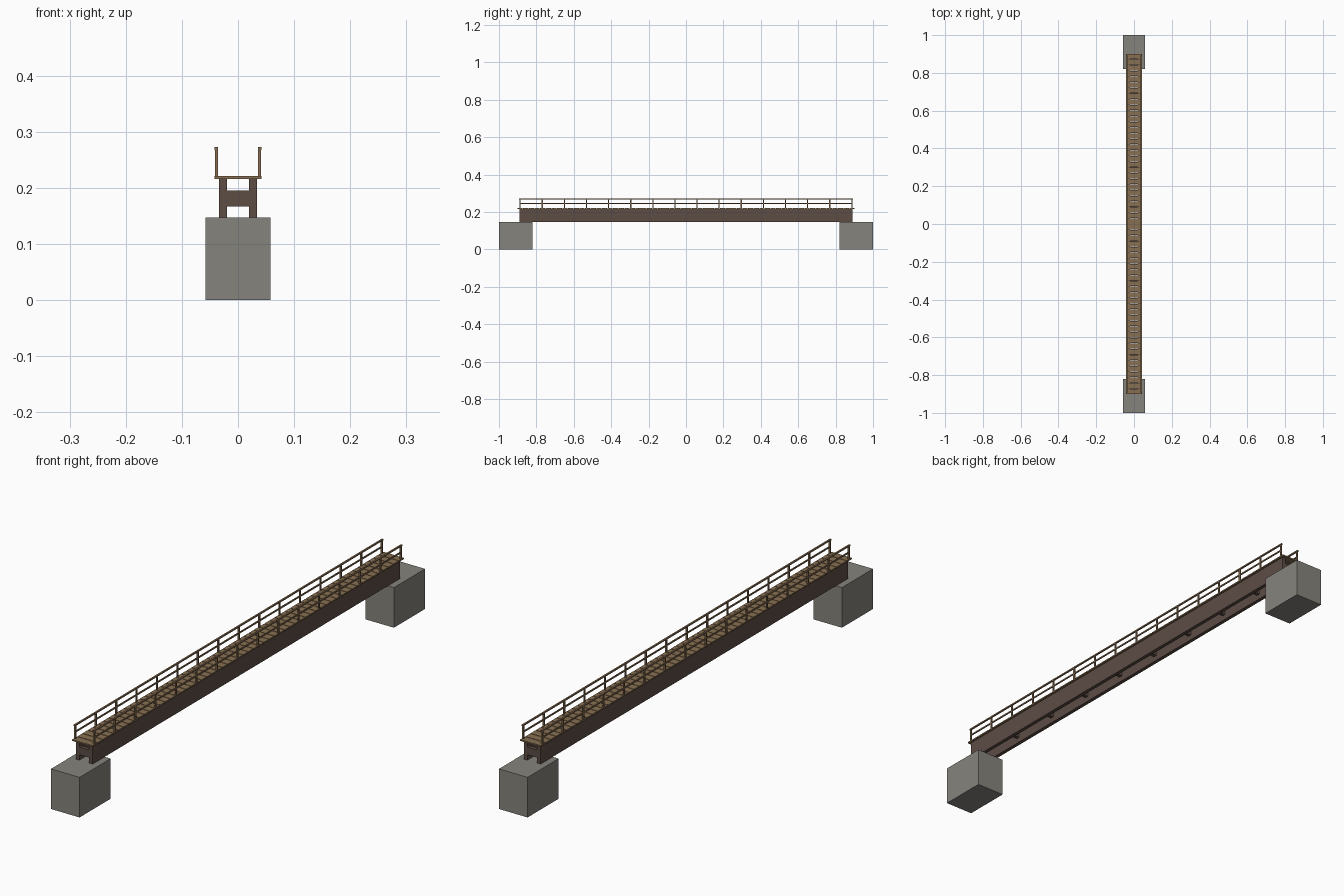
import bpy
import bmesh
from mathutils import Matrix, Vector

default = bpy.data.objects.get("Cube")
if default:
    bpy.data.objects.remove(default, do_unlink=True)


def material(name, rgb):
    mat = bpy.data.materials.new(name)
    mat.use_nodes = True
    mat.diffuse_color = (*rgb, 1)
    mat.node_tree.nodes["Principled BSDF"].inputs["Base Color"].default_value = (*rgb, 1)
    return mat


concrete = material("grey concrete", (0.235, 0.23, 0.205))
dark_wood = material("dark brown timber", (0.11, 0.074, 0.06))
plank_wood = material("warm brown plank", (0.25, 0.16, 0.085))


def boxes(name, mat, items):
    """One object made of boxes, each given as a centre and a size."""
    bm = bmesh.new()
    for centre, size in items:
        place = Matrix.Translation(Vector(centre)) @ Matrix.Diagonal((*size, 1))
        bmesh.ops.create_cube(bm, size=1, matrix=place)
    mesh = bpy.data.meshes.new(name)
    bm.to_mesh(mesh)
    bm.free()
    mesh.materials.append(mat)
    obj = bpy.data.objects.new(name, mesh)
    bpy.context.collection.objects.link(obj)
    return obj


def spread(count, half):
    """Evenly spaced positions from -half to half."""
    return [half * (2 * i / (count - 1) - 1) for i in range(count)]


SPAN = 0.89       # half length of the girders
SEAT = 0.147      # top of the abutments
DECK = 0.2185     # middle height of the deck planks
RAIL_X = 0.0385   # railing offset from the centre line

# Abutments at both ends
for name, side in (("front_abutment", -1), ("back_abutment", 1)):
    boxes(name, concrete, [((0, side * 0.91, SEAT / 2), (0.116, 0.18, SEAT))])

# Main girders and railings on both sides
for label, side in (("left", 1), ("right", -1)):
    boxes(label + "_girder", dark_wood,
          [((side * 0.027, 0, 0.1815), (0.014, 2 * SPAN, 0.069))])
    boxes(label + "_railing_posts", plank_wood,
          [((side * RAIL_X, y, 0.245), (0.005, 0.006, 0.05)) for y in spread(16, SPAN - 0.003)])
    boxes(label + "_top_rail", plank_wood,
          [((side * RAIL_X, 0, 0.27), (0.006, 2 * SPAN + 0.004, 0.005))])
    boxes(label + "_middle_rail", plank_wood,
          [((side * RAIL_X, 0, 0.245), (0.004, 2 * SPAN, 0.005))])

# Cross beams between the girders
boxes("cross_beams", dark_wood,
      [((0, y, 0.181), (0.04, 0.014, 0.028)) for y in spread(10, SPAN - 0.007)])

# Deck planks with narrow gaps
boxes("deck_planks", plank_wood,
      [((0, y, DECK), (0.083, 0.0275, 0.005)) for y in spread(60, SPAN - 0.003)])
